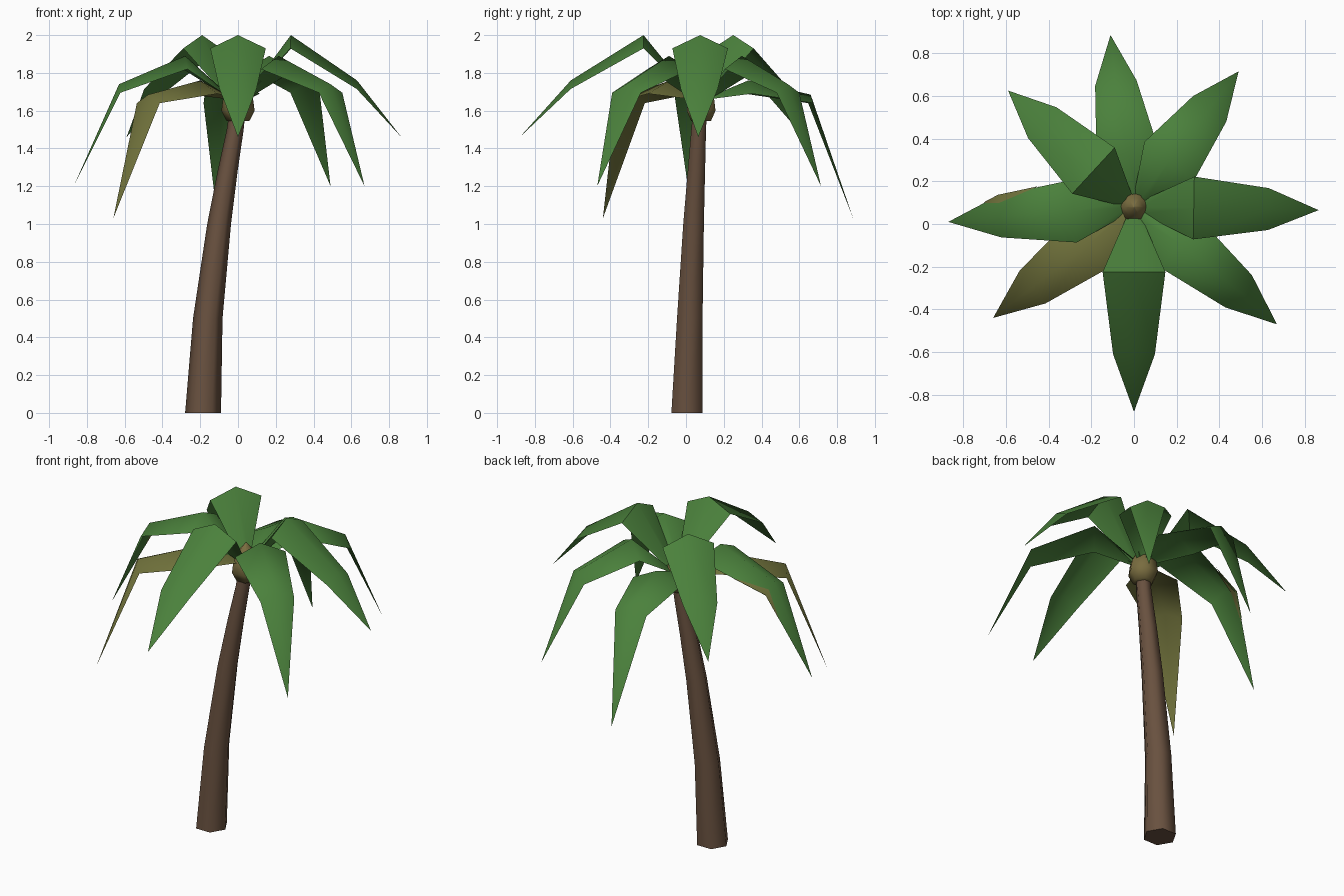
import bpy
import math
from mathutils import Vector

cube = bpy.data.objects.get("Cube")
if cube:
    bpy.data.objects.remove(cube, do_unlink=True)


def material(name, rgb):
    m = bpy.data.materials.new(name)
    m.use_nodes = True
    m.diffuse_color = (*rgb, 1)
    m.node_tree.nodes["Principled BSDF"].inputs["Base Color"].default_value = (*rgb, 1)
    return m


bark = material("bark_brown", (0.14, 0.082, 0.05))
leaf = material("leaf_green", (0.07, 0.22, 0.045))
dry = material("dry_olive", (0.165, 0.17, 0.045))
husk = material("husk_tan", (0.19, 0.15, 0.05))


def make(name, verts, faces, mat, sharp=70):
    me = bpy.data.meshes.new(name)
    me.from_pydata(verts, [], faces)
    me.materials.append(mat)
    me.shade_smooth()
    me.set_sharp_from_angle(angle=math.radians(sharp))
    ob = bpy.data.objects.new(name, me)
    bpy.context.collection.objects.link(ob)
    return ob


def loft(name, rings, mat, sides=6):
    """Closed tube through rings of (x, y, z, radius)."""
    verts, faces = [], []
    for x, y, z, r in rings:
        for i in range(sides):
            a = math.tau * i / sides
            verts.append((x + r * math.cos(a), y + r * math.sin(a), z))
    for k in range(len(rings) - 1):
        for i in range(sides):
            j = (i + 1) % sides
            a, b = k * sides, (k + 1) * sides
            faces.append((a + i, a + j, b + j, b + i))
    top = (len(rings) - 1) * sides
    faces.append(tuple(reversed(range(sides))))
    faces.append(tuple(range(top, top + sides)))
    return make(name, verts, faces, mat)


# Leaning trunk and the bud the fronds grow from
loft("trunk", [(-.185, .005, 0, .095), (-.16, .02, .5, .078), (-.1, .04, 1, .063),
               (-.055, .055, 1.28, .053), (-.015, .067, 1.5, .045), (0, .075, 1.62, .042)], bark)
loft("crown_bud", [(0, .08, 1.545, .06), (0, .08, 1.6, .088), (0, .08, 1.66, .08),
                   (0, .08, 1.72, .045), (0, .08, 1.77, .004)], husk)

CENTRE = Vector((0, 0.08, 1.67))


def frond(name, peak, mid, tip, heights, mat):
    """Ridged leaf: root, widest peak, mid and tip, with drooping edges."""
    pts = [Vector((*p, z)) for p, z in zip((peak, mid, tip), heights)]
    out = Vector((tip[0], tip[1] - CENTRE.y, 0)).normalized()
    side = Vector((-out.y, out.x, 0))
    rows = [(CENTRE + out * .035, .03, .01), (pts[0], .147, .07), (pts[1], .098, .045)]
    verts = []
    for p, half, drop in rows:
        low = p - Vector((0, 0, drop))
        verts += [low - side * half, p, low + side * half]
    verts.append(pts[2])
    faces = []
    for k in (0, 3):
        for i in (k, k + 1):
            faces.append((i, i + 1, i + 4, i + 3))
    faces += [(6, 7, 9), (7, 8, 9)]
    make(name, verts, faces, mat)
    return verts


HIGH, MEDIUM, LOW = (2.0, 1.76, 1.46), (1.89, 1.74, 1.2), (1.76, 1.685, 1.03)

frond("front_frond", (0, -.225), (0, -.61), (0, -.88), HIGH, leaf)
frond("left_frond", (.28, .075), (.63, .07), (.865, .065), HIGH, leaf)
frond("back_right_frond", (-.19, .25), (-.43, .475), (-.59, .625), HIGH, leaf)
frond("back_left_frond", (.165, .295), (.355, .54), (.49, .715), MEDIUM, leaf)
frond("front_left_frond", (.215, -.09), (.49, -.315), (.67, -.47), MEDIUM, leaf)
v = frond("right_frond", (-.28, .06), (-.63, .035), (-.87, .01), MEDIUM, leaf)
frond("back_frond", (-.03, .33), (-.085, .66), (-.11, .885), LOW, leaf)
frond("front_right_frond", (-.2, -.085), (-.475, -.295), (-.66, -.44), LOW, dry)

# Withered patch along the back edge of the right frond
root, edge, tip = v[3], v[6], v[9]
inner = edge.lerp(v[7], .4)
lower = edge.lerp(tip, .3)
for name, dz in (("withered_patch_top", .004), ("withered_patch_under", -.004)):
    patch = [edge.lerp(root, .55), edge, inner, lower]
    make(name, [p + Vector((0, dz, dz)) for p in patch], [(0, 1, 2), (1, 3, 2)], dry)
